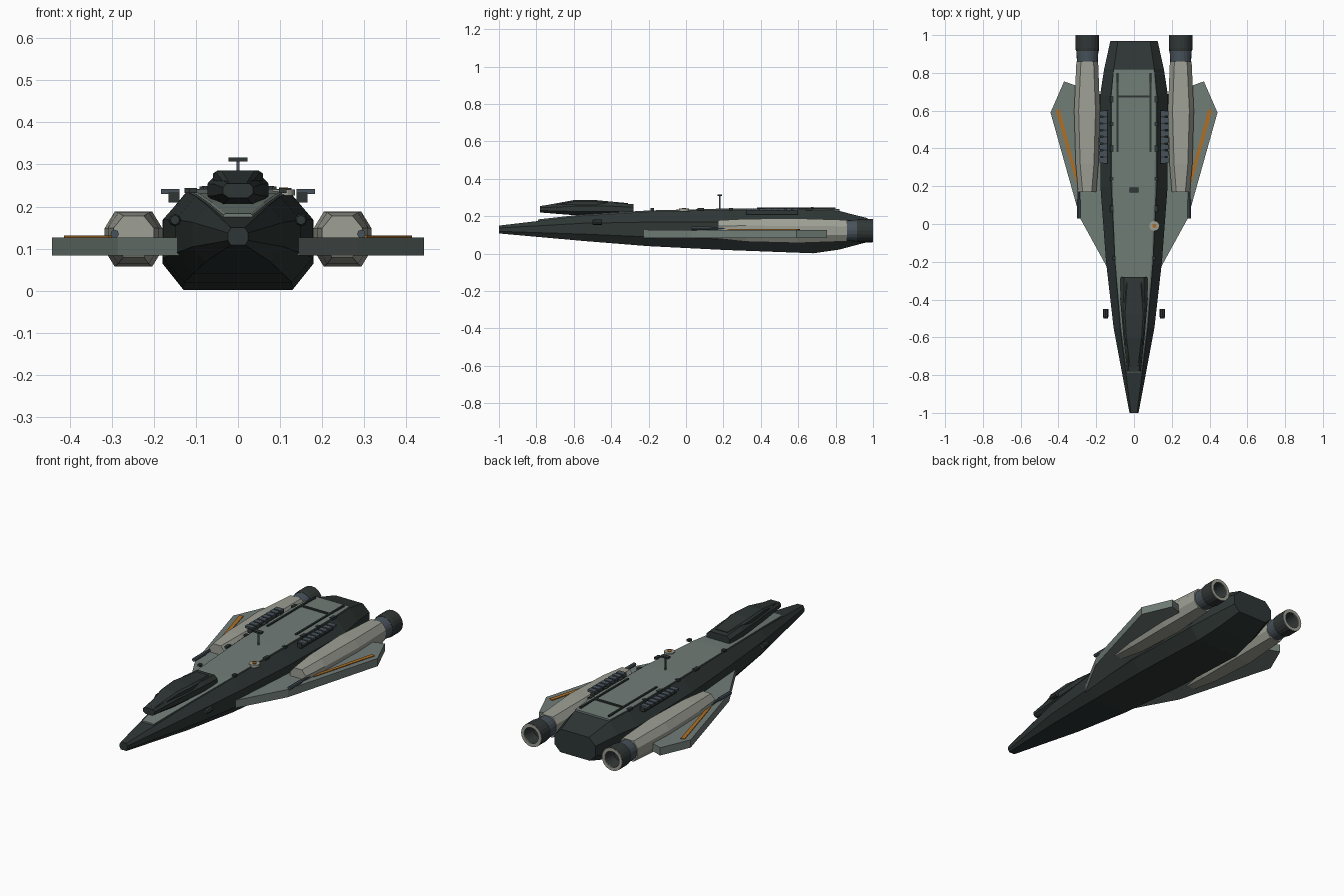
import bpy, bmesh, math
from mathutils import Vector

if "Cube" in bpy.data.objects:
    bpy.data.objects.remove(bpy.data.objects["Cube"])


def mat(name, r, g, b):
    m = bpy.data.materials.new(name)
    m.diffuse_color = (r, g, b, 1)
    m.use_nodes = True
    m.node_tree.nodes["Principled BSDF"].inputs["Base Color"].default_value = m.diffuse_color
    return m


HULL = mat("dark hull", 0.027, 0.037, 0.035)
DECK = mat("grey green plating", 0.165, 0.205, 0.185)
ENGINE = mat("pale engine casing", 0.34, 0.35, 0.30)
STEEL = mat("blue steel", 0.065, 0.085, 0.105)
ORANGE = mat("orange stripe", 0.42, 0.16, 0.02)
BLACK = mat("nozzle dark", 0.03, 0.038, 0.037)


def finish(name, bm, material):
    bmesh.ops.recalc_face_normals(bm, faces=bm.faces)
    me = bpy.data.meshes.new(name)
    bm.to_mesh(me)
    bm.free()
    ob = bpy.data.objects.new(name, me)
    me.materials.append(material)
    bpy.context.collection.objects.link(ob)
    return ob


def loft(name, rings, material, closed=False):
    """Skin a list of equal-length point rings; cap the ends unless closed."""
    bm = bmesh.new()
    vs = [[bm.verts.new(p) for p in r] for r in rings]
    n = len(vs[0])
    pairs = list(zip(vs, vs[1:])) + ([(vs[-1], vs[0])] if closed else [])
    for a, b in pairs:
        for i in range(n):
            j = (i + 1) % n
            bm.faces.new((a[i], a[j], b[j], b[i]))
    if not closed:
        bm.faces.new(vs[0])
        bm.faces.new(vs[-1][::-1])
    return finish(name, bm, material)


def box(name, c, size, material):
    bm = bmesh.new()
    bmesh.ops.create_cube(bm, size=1)
    for v in bm.verts:
        v.co = Vector([c[k] + v.co[k] * size[k] for k in range(3)])
    return finish(name, bm, material)


def plate(name, outline, z0, z1, material):
    return loft(name, [[(x, y, z) for x, y in outline] for z in (z0, z1)], material)


def lathe_y(name, cx, cz, profile, material, sides=20, closed=False):
    rings = [[(cx + r * math.cos(2 * math.pi * i / sides), y,
               cz + r * math.sin(2 * math.pi * i / sides)) for i in range(sides)]
             for y, r in profile]
    return loft(name, rings, material, closed)


def disc(name, c, r, h, material):
    return plate(name, [(c[0] + r * math.cos(math.pi * i / 8), c[1] + r * math.sin(math.pi * i / 8))
                        for i in range(16)], c[2], c[2] + h, material)


def section(y, half):
    """Mirror a right-hand half section (bottom to top) into a ring."""
    return [(x, y, z) for x, z in half] + [(-x, y, z) for x, z in half[::-1]]


# Hull: y, half width, bottom z, top z
hull = [(-1.0, 0.024, 0.108, 0.150), (-0.55, 0.108, 0.068, 0.203), (-0.2, 0.148, 0.040, 0.224),
        (0.2, 0.178, 0.020, 0.234), (0.68, 0.180, 0.002, 0.235), (0.82, 0.158, 0.022, 0.228),
        (0.97, 0.125, 0.062, 0.190)]
rings = []
for y, w, b, t in hull:
    h = t - b
    rings.append(section(y, [(0.72 * w, b), (w, b + 0.27 * h), (w, b + 0.70 * h), (0.68 * w, t)]))
loft("hull", rings, HULL)

# Deck plating following the top of the hull
deck = [(-0.79, 0.035, 0.176), (-0.55, 0.068, 0.203), (-0.2, 0.098, 0.224),
        (0.2, 0.115, 0.234), (0.68, 0.118, 0.235), (0.82, 0.106, 0.231)]
loft("deck_plate", [section(y, [(w, t - 0.015), (w, t + 0.004), (w - 0.006, t + 0.007)])
                    for y, w, t in deck], DECK)

# Bridge canopy with a raised cap
bridge = [(-0.78, 0.036, 0.220, 0.255), (-0.60, 0.056, 0.206, 0.272), (-0.40, 0.073, 0.203, 0.274),
          (-0.28, 0.070, 0.206, 0.264)]
loft("bridge", [section(y, [(0.6 * w, b), (w, b + 0.3 * (t - b)), (w, b + 0.72 * (t - b)), (0.75 * w, t)])
                for y, w, b, t in bridge], HULL)
cap = [(-0.76, 0.026, 0.257), (-0.60, 0.050, 0.286), (-0.48, 0.060, 0.286), (-0.31, 0.045, 0.270)]
loft("bridge_cap", [section(y, [(w, t - 0.03), (w, t - 0.008), (w * 0.8, t)]) for y, w, t in cap], HULL)

# Antenna mast
box("antenna_mast", (0, 0.18, 0.272), (0.008, 0.008, 0.07), STEEL)
box("antenna_head", (0, 0.18, 0.312), (0.046, 0.024, 0.009), BLACK)

# Sensor dish on the deck edge
disc("sensor_dish", (0.108, -0.01, 0.226), 0.027, 0.015, ENGINE)
disc("sensor_centre", (0.108, -0.01, 0.241), 0.011, 0.004, ORANGE)

# Deck rails
box("deck_crossbar", (0, 0.675, 0.244), (0.17, 0.012, 0.010), HULL)

for s, side in ((1, "right"), (-1, "left")):
    box(f"deck_rail_{side}", (s * 0.087, 0.59, 0.243), (0.010, 0.42, 0.010), HULL)

    # Small fittings along the deck edge
    for k, y in enumerate((-0.18, 0.08, 0.24, 0.40, 0.53, 0.66)):
        box(f"deck_fitting_{side}_{k}", (s * (0.106 + 0.012 * (y > 0)), y, 0.238),
            (0.018, 0.02 + 0.015 * (k % 2), 0.012), HULL)

    # Wing slab
    wing = [(0.13, -0.24), (0.145, -0.225), (0.285, 0.03), (0.442, 0.59), (0.37, 0.755), (0.16, 0.68)]
    plate(f"wing_{side}", [(s * x, y) for x, y in wing], 0.084, 0.127, DECK)
    stripe = [(0.293, 0.23), (0.307, 0.22), (0.414, 0.60), (0.394, 0.61)]
    plate(f"wing_stripe_{side}", [(s * x, y) for x, y in stripe], 0.125, 0.131, ORANGE)

    # Wing gun
    lathe_y(f"wing_gun_{side}", s * 0.293, 0.135,
            [(0.03, 0.010), (0.13, 0.010), (0.13, 0.007), (0.25, 0.007)], STEEL, 8)

    # Engine casing: y, inner x, outer x, bottom, top
    rings = []
    for y, a, b, z0, z1 in [(0.17, 0.200, 0.296, 0.080, 0.178), (0.32, 0.188, 0.309, 0.064, 0.186),
                            (0.60, 0.180, 0.317, 0.057, 0.188), (0.86, 0.190, 0.305, 0.066, 0.180)]:
        cx, cz = 0.024, 0.3 * (z1 - z0)
        pts = [(a + cx, z0), (b - cx, z0), (b, z0 + cz), (b, z1 - cz),
               (b - cx, z1), (a + cx, z1), (a, z1 - cz), (a, z0 + cz)]
        rings.append([(s * x, y, z) for x, z in pts])
    loft(f"engine_{side}", rings, ENGINE)

    # Exhaust collar, hollow nozzle and rim
    ex, ez = s * 0.247, 0.123
    lathe_y(f"collar_{side}", ex, ez, [(0.84, 0.054), (0.925, 0.059)], STEEL)
    lathe_y(f"nozzle_{side}", ex, ez, [(0.915, 0.060), (0.93, 0.063), (0.997, 0.063),
                                      (0.997, 0.046), (0.93, 0.036)], BLACK)
    lathe_y(f"nozzle_rim_{side}", ex, ez, [(0.996, 0.062), (1.0, 0.062), (1.0, 0.044), (0.996, 0.044)],
            ENGINE, closed=True)

    # Ribbed vent stack on the shoulder
    box(f"vent_base_{side}", (s * 0.152, 0.46, 0.222), (0.026, 0.28, 0.025), HULL)
    for k in range(8):
        box(f"vent_rib_{side}_{k}", (s * 0.161, 0.337 + k * 0.0355, 0.236), (0.044, 0.028, 0.012), STEEL)

    # Nose pods
    lathe_y(f"nose_pod_{side}", s * 0.150, 0.168,
            [(-0.50, 0.011), (-0.49, 0.015), (-0.45, 0.015)], HULL, 8)
